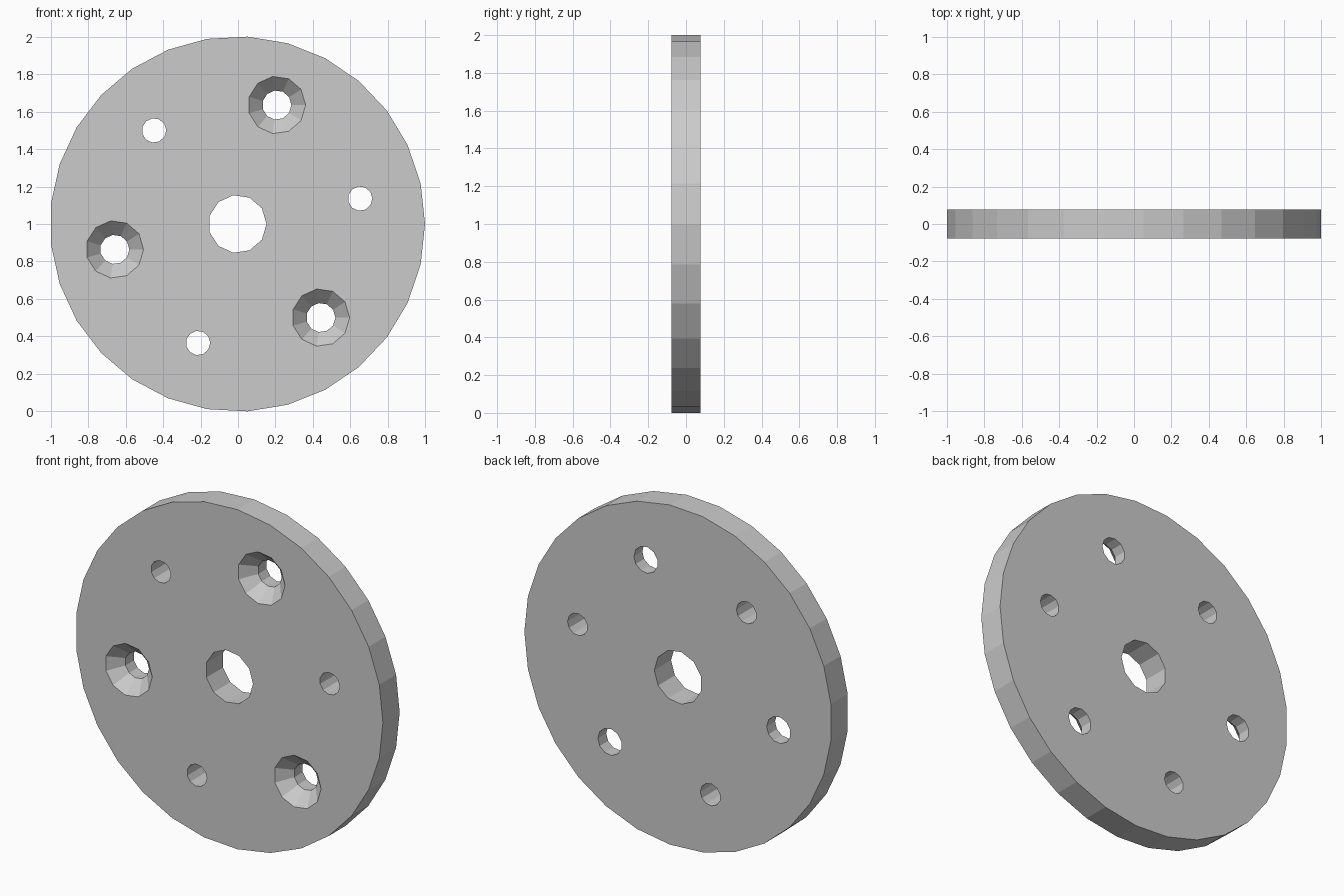
import bpy, bmesh
from math import sin, cos, pi, radians

if "Cube" in bpy.data.objects:
    bpy.data.objects.remove(bpy.data.objects["Cube"])

R = 1.0015            # disc radius
HALF = 0.078          # half thickness
CX, CZ = -0.003, 1.0  # disc centre


def turned(name, sides, rings, cx, cz):
    """Solid turned about the y axis from (y, radius) rings."""
    bm = bmesh.new()
    loops = [[bm.verts.new((cx + r * cos(2 * pi * i / sides), y,
                            cz + r * sin(2 * pi * i / sides)))
              for i in range(sides)] for y, r in rings]
    for a, b in zip(loops, loops[1:]):
        for i in range(sides):
            j = (i + 1) % sides
            bm.faces.new((a[i], a[j], b[j], b[i]))
    bm.faces.new(loops[0])
    bm.faces.new(loops[-1])
    bmesh.ops.recalc_face_normals(bm, faces=bm.faces)
    mesh = bpy.data.meshes.new(name)
    bm.to_mesh(mesh)
    bm.free()
    obj = bpy.data.objects.new(name, mesh)
    bpy.context.collection.objects.link(obj)
    return obj


def cut(body, cutter):
    """Subtract the cutter from the body, then discard it."""
    cutter.hide_render = True
    mod = body.modifiers.new("cut", 'BOOLEAN')
    mod.operation = 'DIFFERENCE'
    mod.solver = 'EXACT'
    mod.object = cutter
    bpy.context.view_layer.objects.active = body
    bpy.ops.object.modifier_apply(modifier=mod.name)
    bpy.data.objects.remove(cutter)


def on_circle(radius, degrees):
    a = radians(degrees)
    return CX + radius * cos(a), CZ + radius * sin(a)


# Round plate
plate = turned("round_plate", 29, [(-HALF, R), (HALF, R)], CX, CZ)

# Centre bore
cut(plate, turned("centre_bore", 11, [(-0.2, 0.155), (0.2, 0.155)], CX, CZ))

for k in range(3):
    # Plain through holes
    x, z = on_circle(0.669, 11.7 + 120 * k)
    cut(plate, turned("plain_hole", 11, [(-0.2, 0.065), (0.2, 0.065)], x, z))

    # Countersunk holes: cone opening at the front, straight bore behind
    x, z = on_circle(0.669, 71.7 + 120 * k)
    cut(plate, turned("countersunk_hole", 11,
                      [(-0.2, 0.154), (-HALF, 0.154), (0.0, 0.078), (0.2, 0.078)],
                      x, z))
